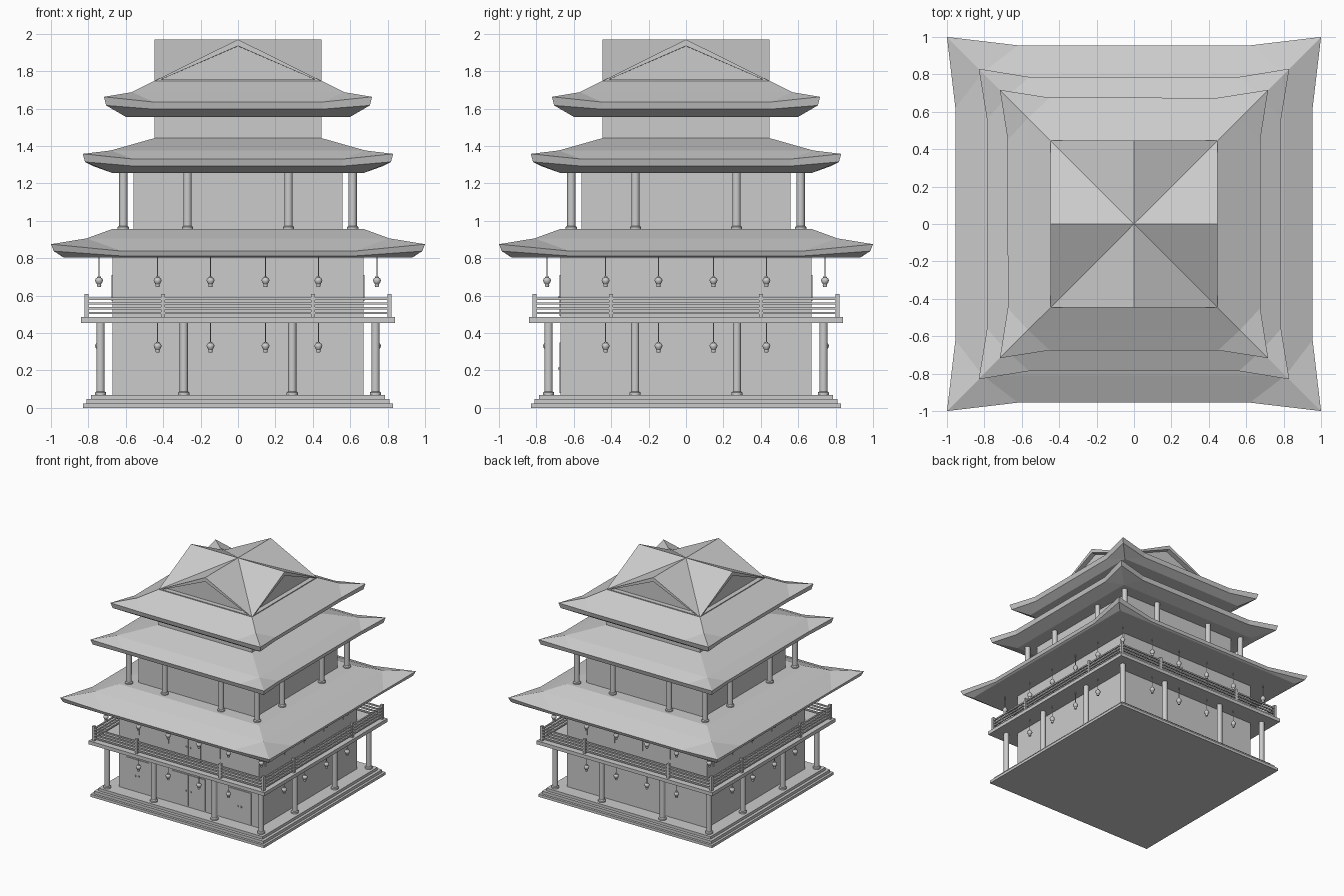
import bpy, bmesh, math
from mathutils import Matrix, Vector

if "Cube" in bpy.data.objects:
    bpy.data.objects.remove(bpy.data.objects["Cube"])


def finish(name, bm, smooth=False):
    bmesh.ops.recalc_face_normals(bm, faces=bm.faces[:])
    me = bpy.data.meshes.new(name)
    bm.to_mesh(me)
    bm.free()
    ob = bpy.data.objects.new(name, me)
    bpy.context.collection.objects.link(ob)
    if smooth:
        bpy.context.view_layer.objects.active = ob
        ob.select_set(True)
        bpy.ops.object.shade_smooth_by_angle(angle=math.radians(40))
        ob.select_set(False)
    return ob


def turn(i):
    return Matrix.Rotation(i * math.pi / 2, 4, 'Z')


def add_box(bm, x0, x1, y0, y1, z0, z1, m=Matrix()):
    c = Vector(((x0 + x1) / 2, (y0 + y1) / 2, (z0 + z1) / 2))
    s = Matrix.Diagonal((x1 - x0, y1 - y0, z1 - z0, 1))
    bmesh.ops.create_cube(bm, size=1, matrix=m @ Matrix.Translation(c) @ s)


def block(name, h, z0, z1):
    bm = bmesh.new()
    add_box(bm, -h, h, -h, h, z0, z1)
    finish(name, bm)


def add_lathe(bm, profile, x, y, n):
    rings = [[bm.verts.new((x + r * math.cos(2 * math.pi * k / n),
                            y + r * math.sin(2 * math.pi * k / n), z))
              for k in range(n)] for r, z in profile]
    for a, b in zip(rings, rings[1:]):
        for k in range(n):
            bm.faces.new((a[k], a[(k + 1) % n], b[(k + 1) % n], b[k]))
    bm.faces.new(rings[0])
    bm.faces.new(rings[-1])


def roof(name, top, mid, corner, edge, k, low_corner, low_edge, bottom):
    """Flared square roof; every pair is (half width, height)."""
    bm = bmesh.new()

    def square(p):
        return [bm.verts.new(turn(i) @ Vector((-p[0], -p[0], p[1]))) for i in range(4)]

    def rim(c, e):
        return [bm.verts.new(turn(i) @ Vector(v)) for i in range(4)
                for v in ((-c[0], -c[0], c[1]), (-k, -e[0], e[1]), (k, -e[0], e[1]))]

    t, m, b = square(top), square(mid), square(bottom)
    r, q = rim(corner, edge), rim(low_corner, low_edge)
    for i in range(4):
        j = (i + 1) % 4
        bm.faces.new((t[i], t[j], m[j], m[i]))
        for sq, rm in ((m, r), (b, q)):
            n = 3 * i
            bm.faces.new((sq[i], rm[n], rm[n + 1]))
            bm.faces.new((sq[i], rm[n + 1], rm[n + 2], sq[j]))
            bm.faces.new((sq[j], rm[n + 2], rm[(n + 3) % 12]))
    for n in range(12):
        bm.faces.new((r[n], r[(n + 1) % 12], q[(n + 1) % 12], q[n]))
    bm.faces.new(t)
    bm.faces.new(b)
    finish(name, bm)


# Stepped base, walls and balcony floor
block("base_step_low", 0.83, 0, 0.023)
block("base_step_mid", 0.81, 0.023, 0.047)
block("base_step_top", 0.785, 0.047, 0.07)
block("lower_walls", 0.67, 0.07, 0.82)
block("middle_walls", 0.56, 0.95, 1.26)
block("upper_walls", 0.447, 1.44, 1.56)
block("balcony_floor", 0.84, 0.455, 0.485)

# Three flared roofs
roof("lower_roof", (0.67, 0.957), (0.81, 0.906), (1.0, 0.875), (0.955, 0.838), 0.62,
     (0.985, 0.838), (0.945, 0.812), (0.93, 0.804))
roof("middle_roof", (0.447, 1.442), (0.68, 1.376), (0.83, 1.358), (0.786, 1.33), 0.56,
     (0.818, 1.315), (0.775, 1.293), (0.67, 1.255))
roof("upper_roof", (0.447, 1.748), (0.567, 1.688), (0.717, 1.663), (0.675, 1.635), 0.45,
     (0.705, 1.617), (0.665, 1.597), (0.60, 1.556))

# Crossed gables with recessed triangular ends
bm = bmesh.new()
G, Z0, Z1 = 0.447, 1.747, 1.97
centre = bm.verts.new((0, 0, Z1))
cor = [bm.verts.new(turn(i) @ Vector((-G, -G, Z0))) for i in range(4)]
tip = [bm.verts.new(turn(i) @ Vector((0, -G, Z1))) for i in range(4)]
ends = []
for i in range(4):
    j = (i + 1) % 4
    ends.append(bm.faces.new((cor[i], cor[j], tip[i])))
    bm.faces.new((cor[i], tip[i], centre))
    bm.faces.new((tip[i], cor[j], centre))
bm.faces.new(cor[::-1])
bm.normal_update()
bmesh.ops.inset_individual(bm, faces=ends, thickness=0.035, depth=0)
bmesh.ops.inset_individual(bm, faces=ends, thickness=0.001, depth=-0.04)
finish("crossed_gable_roof", bm)


# Columns around both storeys
def columns(name, outer, inner_x, inner_y, z0, z1):
    spots = [(sx * a, sy * b) for sx in (-1, 1) for sy in (-1, 1)
             for a, b in ((outer, outer), (inner_x, outer), (outer, inner_y))]
    prof = [(0.03, z0), (0.03, z0 + 0.012), (0.022, z0 + 0.018), (0.022, z1)]
    bm = bmesh.new()
    for x, y in spots:
        add_lathe(bm, prof, x, y, 16)
    finish(name, bm, True)


columns("ground_columns", 0.735, 0.29, 0.272, 0.07, 0.457)
columns("middle_columns", 0.613, 0.27, 0.27, 0.955, 1.258)

# Balcony railing
posts, rails = bmesh.new(), bmesh.new()
for i in range(4):
    for x in (-0.81, -0.4, 0.4):
        add_box(posts, x - 0.011, x + 0.011, -0.821, -0.799, 0.485, 0.61, turn(i))
    for z in (0.507, 0.533, 0.558, 0.584):
        add_box(rails, -0.81, 0.81, -0.816, -0.804, z - 0.006, z + 0.006, turn(i))
finish("railing_posts", posts)
finish("railing_rails", rails)

# Windows on all upper walls, doors on the front
windows, doors, knobs = bmesh.new(), bmesh.new(), bmesh.new()
for i in range(4):
    for x in ((-0.53, -0.247, 0.247, 0.53) if i == 0 else (-0.53, -0.265, 0, 0.265, 0.53)):
        add_box(windows, x - 0.056, x + 0.056, -0.676, -0.665, 0.57, 0.71, turn(i))
for s in (-1, 1):
    for a, b, z0, z1 in ((0.38, 0.6, 0.08, 0.35), (0.006, 0.157, 0.08, 0.35),
                         (0.006, 0.117, 0.49, 0.71)):
        x0, x1 = sorted((s * a, s * b))
        add_box(doors, x0, x1, -0.676, -0.665, z0, z1)
    for x, z in ((0.475, 0.21), (0.505, 0.21), (0.025, 0.21), (0.02, 0.59)):
        add_box(knobs, s * x - 0.005, s * x + 0.005, -0.684, -0.675, z - 0.006, z + 0.006)
finish("windows", windows)
finish("front_doors", doors)
finish("door_knobs", knobs)


# Hanging lanterns and their cords
def lanterns(name, z, z_cord, spots):
    body, cord = bmesh.new(), bmesh.new()
    prof = [(0.009, -0.029), (0.012, -0.02), (0.011, -0.014), (0.019, -0.002),
            (0.021, 0.008), (0.017, 0.017), (0.01, 0.021), (0.009, 0.028)]
    for x, y in spots:
        add_lathe(body, [(r, z + h) for r, h in prof], x, y, 12)
        add_lathe(cord, [(0.0025, z + 0.026), (0.0025, z_cord)], x, y, 6)
    finish(name, body, True)
    finish(name + "_cords", cord)


R = 0.743
ring = [(turn(i) @ Vector((x, -R, 0))).to_2d() for i in range(4)
        for x in (-0.43, -0.147, 0.147, 0.43)]
lanterns("lower_lanterns", 0.325, 0.457, ring)
lanterns("upper_lanterns", 0.675, 0.81, ring + [(a, b) for a in (-R, R) for b in (-R, R)])
